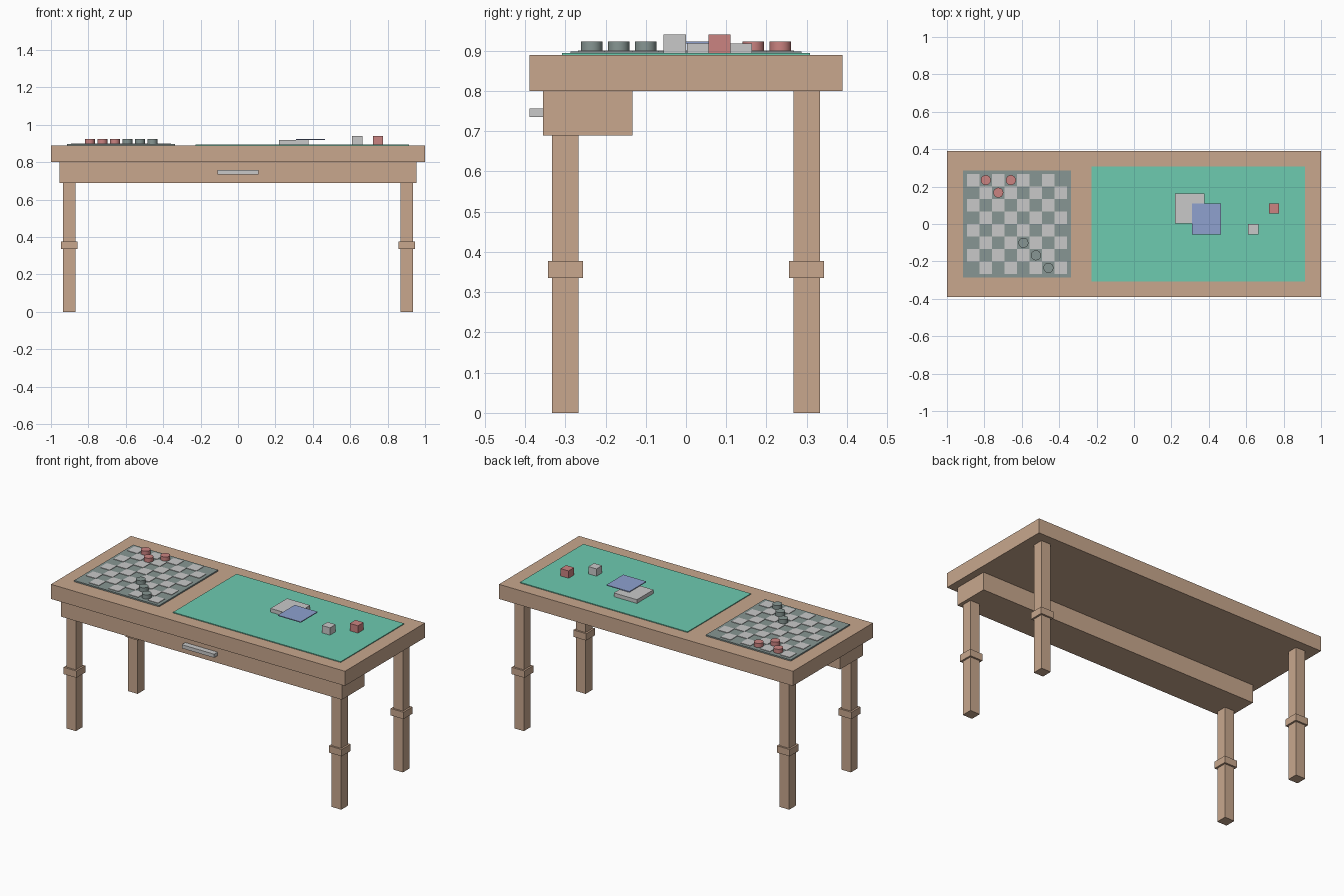
import bpy, bmesh, math
from mathutils import Matrix

if "Cube" in bpy.data.objects:
    bpy.data.objects.remove(bpy.data.objects["Cube"])


def material(name, rgb):
    # rgb given as 0-255 display values, stored linear
    m = bpy.data.materials.new(name)
    lin = [((c / 255 + 0.055) / 1.055) ** 2.4 for c in rgb]
    m.diffuse_color = (*lin, 1)
    m.use_nodes = True
    m.node_tree.nodes["Principled BSDF"].inputs["Base Color"].default_value = m.diffuse_color
    return m


WOOD = material("tan wood", (200, 167, 141))
FELT = material("green felt", (109, 203, 176))
PALE = material("pale grey", (201, 201, 201))
SLATE = material("slate grey", (135, 150, 147))
RED = material("soft red", (203, 131, 129))
BLUE = material("soft blue", (142, 161, 207))


def finish(name, bm, mat):
    me = bpy.data.meshes.new(name)
    bm.to_mesh(me)
    bm.free()
    me.materials.append(mat)
    ob = bpy.data.objects.new(name, me)
    bpy.context.collection.objects.link(ob)
    return ob


def add_box(bm, x, y, z):
    # x, y, z are (low, high) ranges
    r = (x, y, z)
    mid = [(a + b) / 2 for a, b in r]
    size = [b - a for a, b in r]
    bmesh.ops.create_cube(bm, size=1.0, matrix=Matrix.Translation(mid) @ Matrix.Diagonal((*size, 1)))


def box(name, x, y, z, mat):
    bm = bmesh.new()
    add_box(bm, x, y, z)
    return finish(name, bm, mat)


def span(c, h):
    return (c - h, c + h)


# Table body
box("tabletop", (-1, 1), (-0.389, 0.389), (0.80, 0.89), WOOD)
box("drawer_box", (-0.955, 0.955), (-0.355, -0.133), (0.69, 0.80), WOOD)
box("drawer_handle", (-0.11, 0.11), (-0.389, -0.355), (0.735, 0.757), PALE)

# Legs with square collars
for sx, side in ((-1, "left"), (1, "right")):
    for sy, end in ((-1, "front"), (1, "back")):
        cx, cy = sx * 0.9025, sy * 0.30
        box(f"{end}_{side}_leg", span(cx, 0.0325), span(cy, 0.0325), (0, 0.80), WOOD)
        box(f"{end}_{side}_collar", span(cx, 0.0435), span(cy, 0.0435), (0.335, 0.377), WOOD)

# Game board with raised pale squares
BX, CELL = -0.625, 0.067
box("game_board", span(BX, 0.289), span(0, 0.287), (0.89, 0.898), SLATE)


def cell(col, row):
    return BX + (col - 3.5) * CELL, (3.5 - row) * CELL


bm = bmesh.new()
for row in range(8):
    for col in range(8):
        if (row + col) % 2 == 0:
            x, y = cell(col, row)
            add_box(bm, span(x, CELL / 2), span(y, CELL / 2), (0.896, 0.901))
finish("board_squares", bm, PALE)

# Round playing pieces
pieces = [(1, 0, RED), (3, 0, RED), (2, 1, RED), (4, 5, SLATE), (5, 6, SLATE), (6, 7, SLATE)]
for i, (col, row, mat) in enumerate(pieces):
    x, y = cell(col, row)
    bm = bmesh.new()
    bmesh.ops.create_cone(bm, cap_ends=True, segments=24, radius1=0.0268, radius2=0.0268,
                          depth=0.025, matrix=Matrix.Translation((x, y, 0.9105)))
    ob = finish(f"playing_piece_{i + 1}", bm, mat)
    bpy.context.view_layer.objects.active = ob
    ob.select_set(True)
    bpy.ops.object.shade_smooth_by_angle(angle=math.radians(35))
    ob.select_set(False)

# Felt mat, cards and dice
box("felt_mat", (-0.226, 0.914), (-0.308, 0.308), (0.89, 0.895), FELT)
box("card_deck", (0.219, 0.376), (0.003, 0.164), (0.895, 0.918), PALE)
box("top_card", (0.309, 0.465), (-0.055, 0.109), (0.918, 0.923), BLUE)
box("pale_die", span(0.637, 0.0275), span(-0.028, 0.0275), (0.89, 0.94), PALE)
box("red_die", span(0.749, 0.0275), span(0.083, 0.0275), (0.89, 0.94), RED)
